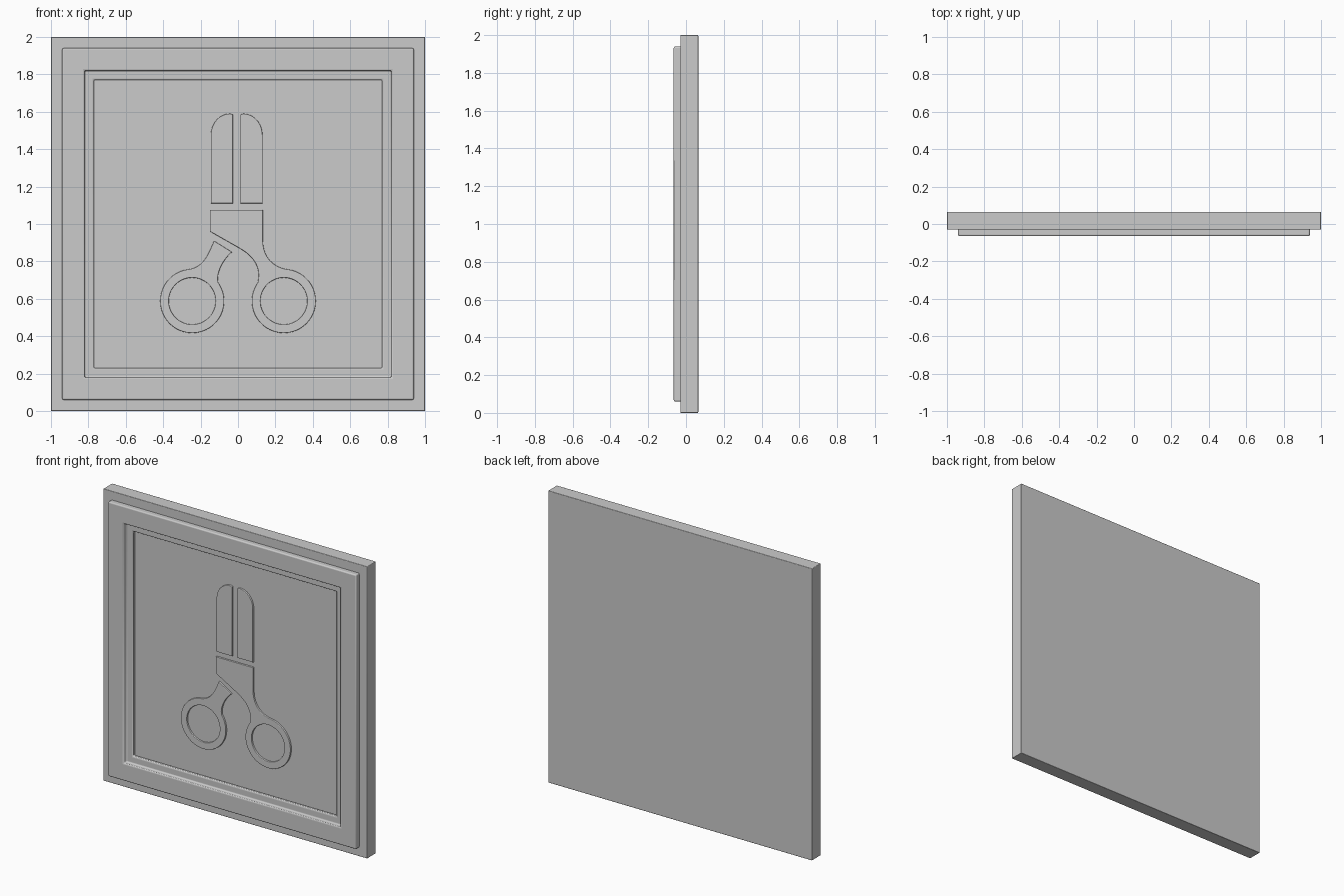
import bpy, bmesh
from math import cos, sin, radians
from mathutils import Vector
from mathutils.geometry import interpolate_bezier

cube = bpy.data.objects.get("Cube")
if cube:
    bpy.data.objects.remove(cube, do_unlink=True)

grey = bpy.data.materials.new("plain_grey")
grey.use_nodes = True
colour = (0.6, 0.6, 0.6, 1)
grey.diffuse_color = colour
grey.node_tree.nodes["Principled BSDF"].inputs["Base Color"].default_value = colour


def smooth(obj):
    bpy.ops.object.select_all(action="DESELECT")
    obj.select_set(True)
    bpy.context.view_layer.objects.active = obj
    bpy.ops.object.shade_smooth_by_angle(angle=radians(35))


def square_profile(name, profile, bevel, ring=False):
    """Sweep a (half width, depth) profile around a square; cap it or close it as a ring."""
    bm = bmesh.new()
    loops = [[bm.verts.new((sx * h, y, 1 + sz * h))
              for sx, sz in ((-1, -1), (1, -1), (1, 1), (-1, 1))] for h, y in profile]
    pairs = list(zip(loops, loops[1:]))
    if ring:
        pairs.append((loops[-1], loops[0]))
    else:
        bm.faces.new(loops[0])
        bm.faces.new(loops[-1])
    for a, b in pairs:
        for i in range(4):
            j = (i + 1) % 4
            bm.faces.new((a[i], a[j], b[j], b[i]))
    bmesh.ops.recalc_face_normals(bm, faces=bm.faces)
    mesh = bpy.data.meshes.new(name)
    bm.to_mesh(mesh)
    bm.free()
    mesh.materials.append(grey)
    obj = bpy.data.objects.new(name, mesh)
    bpy.context.collection.objects.link(obj)
    mod = obj.modifiers.new("soft_edges", "BEVEL")
    mod.width, mod.segments, mod.limit_method = bevel, 3, "ANGLE"
    smooth(obj)


def arc(cx, cz, rx, rz, start, end, steps):
    angles = [radians(start + (end - start) * i / steps) for i in range(steps + 1)]
    return [(cx + rx * cos(a), cz + rz * sin(a)) for a in angles]


def bend(*points):
    a, h1, h2, b = (Vector((x, z, 0)) for x, z in points)
    return [(p.x, p.y) for p in interpolate_bezier(a, h1, h2, b, 14)]


def relief(name, *outlines):
    """Raised flat shape with softened rim; extra outlines become holes."""
    curve = bpy.data.curves.new(name, "CURVE")
    curve.dimensions, curve.fill_mode = "2D", "BOTH"
    curve.extrude, curve.bevel_depth, curve.offset = 0.008, 0.004, -0.004
    curve.bevel_resolution = 1
    for outline in outlines:
        spline = curve.splines.new("POLY")
        spline.points.add(len(outline) - 1)
        for point, (x, z) in zip(spline.points, outline):
            point.co = (x, z, 0, 1)
        spline.use_cyclic_u = True
    curve.materials.append(grey)
    obj = bpy.data.objects.new(name, curve)
    bpy.context.collection.objects.link(obj)
    obj.location.y = FLOOR
    obj.rotation_euler.x = radians(90)
    bpy.ops.object.select_all(action="DESELECT")
    obj.select_set(True)
    bpy.context.view_layer.objects.active = obj
    bpy.ops.object.convert(target="MESH")
    smooth(bpy.context.object)


FLOOR = -0.015

# Backing slab with recessed field, and stepped raised frame
square_profile("backing_panel", [(1, 0.065), (1, -0.03), (0.785, -0.03), (0.785, FLOOR)], 0.004)
square_profile("stepped_frame", [(0.94, -0.01), (0.94, -0.065), (0.82, -0.065),
                                 (0.82, -0.037), (0.77, -0.037), (0.77, -0.01)], 0.008, ring=True)

# Pair of blades, mirrored about the gap
for name, s in (("right_blade", -1), ("left_blade", 1)):
    blade = [(0.02, 1.11), (0.138, 1.11)] + arc(0.035, 1.475, 0.103, 0.115, 0, 90, 12) + [(0.02, 1.585)]
    relief(name, [(s * x - 0.007, z) for x, z in blade])

# Finger rings with their necks
R, HOLE, CX, CZ = 0.171, 0.125, 0.245, 0.588
main = [(-0.15, 1.075), (0.133, 1.075)]
main += bend((0.133, 0.915), (0.133, 0.83), (0.18, 0.77), (0.267, 0.757))
main += arc(CX, CZ, R, R, 80, -215, 48)
main += bend((0.106, 0.69), (0.125, 0.77), (0.08, 0.83), (0.005, 0.872))
main += [(-0.15, 0.96)]
relief("left_handle", main, arc(CX, CZ, HOLE, HOLE, 0, 352.5, 47))

side = bend((-0.032, 0.85), (-0.09, 0.8), (-0.115, 0.73), (-0.106, 0.69))
side += arc(-CX, CZ, R, R, 35, -260, 48)
side += bend((-0.267, 0.757), (-0.18, 0.77), (-0.16, 0.84), (-0.128, 0.91))
relief("right_handle", side, arc(-CX, CZ, HOLE, HOLE, 0, 352.5, 47))
